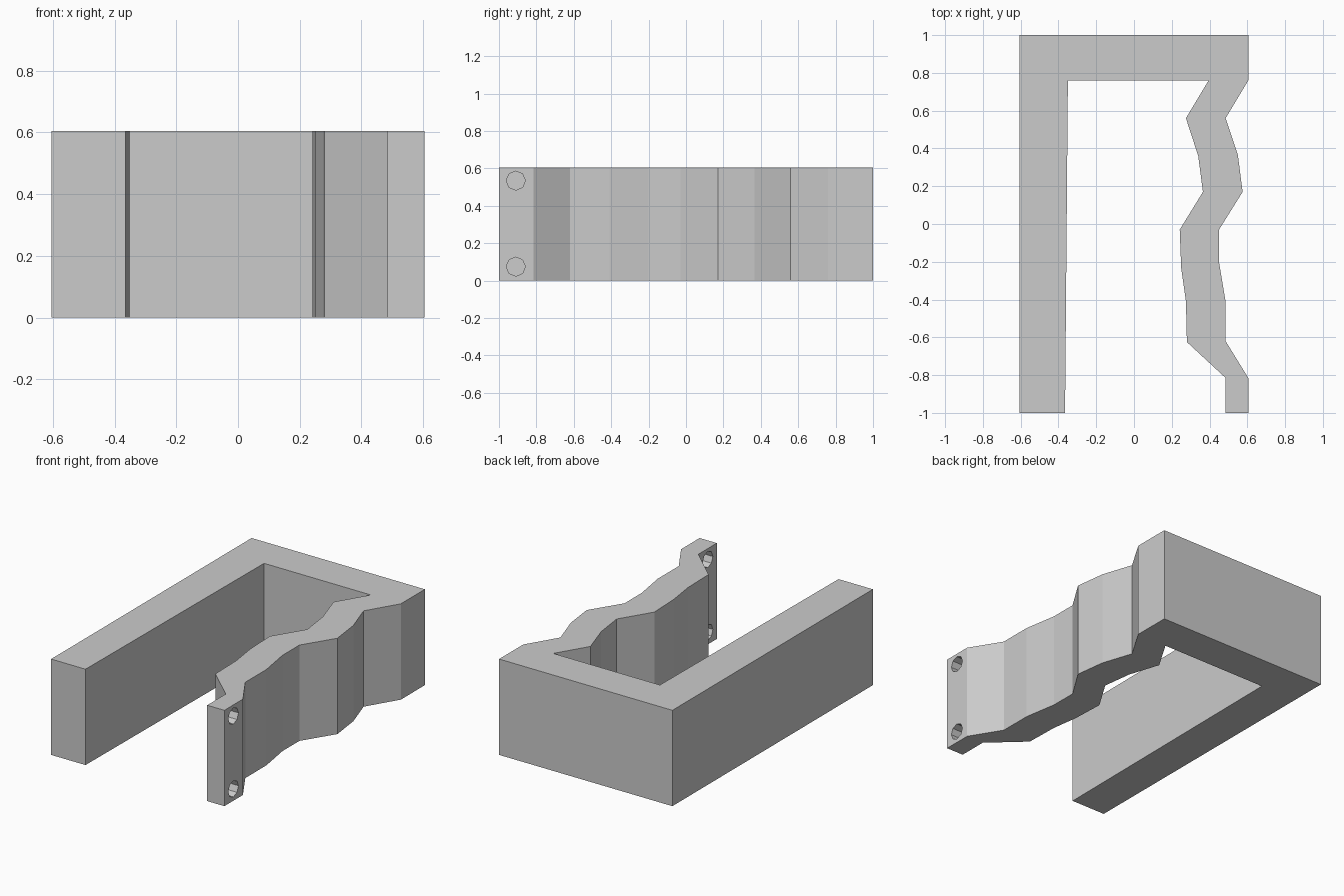
import bpy
import bmesh
from mathutils import Matrix, Vector
from math import pi

cube = bpy.data.objects.get("Cube")
if cube:
    bpy.data.objects.remove(cube, do_unlink=True)

HEIGHT = 0.605
HALF = 0.605

grey = bpy.data.materials.new("mid grey")
grey.use_nodes = True
colour = (0.6, 0.6, 0.6, 1)
grey.diffuse_color = colour
grey.node_tree.nodes["Principled BSDF"].inputs["Base Color"].default_value = colour


def add_object(name, bm):
    bmesh.ops.recalc_face_normals(bm, faces=bm.faces[:])
    mesh = bpy.data.meshes.new(name)
    bm.to_mesh(mesh)
    bm.free()
    mesh.materials.append(grey)
    obj = bpy.data.objects.new(name, mesh)
    bpy.context.collection.objects.link(obj)
    return obj


# Plan outline: straight arm and back, then the wavy arm outside and inside
straight_arm = [(-0.35, 0.76), (-0.365, -1), (-HALF, -1), (-HALF, 1), (HALF, 1)]
wave_outer = [(HALF, 0.76), (0.485, 0.56), (0.55, 0.365), (0.575, 0.17),
              (0.45, -0.03), (0.45, -0.2), (0.485, -0.41), (0.485, -0.62),
              (HALF, -0.815), (HALF, -1)]
wave_inner = [(0.485, -1), (0.485, -0.815), (0.28, -0.625), (0.275, -0.41),
              (0.25, -0.235), (0.242, -0.03), (0.365, 0.17), (0.34, 0.36),
              (0.275, 0.56), (0.395, 0.76)]

# Clip body: extrude the outline
bm = bmesh.new()
base = bm.faces.new([bm.verts.new((x, y, 0))
                     for x, y in straight_arm + wave_outer + wave_inner])
top = bmesh.ops.extrude_face_region(bm, geom=[base])["geom"]
bmesh.ops.translate(bm, vec=(0, 0, HEIGHT),
                    verts=[v for v in top if isinstance(v, bmesh.types.BMVert)])
body = add_object("clip_body", bm)

# Eight-sided bolt holes through the end tab
bm = bmesh.new()
for z in (0.075, 0.535):
    place = Matrix.Translation(Vector((0.545, -0.91, z))) @ Matrix.Rotation(pi / 2, 4, "Y")
    bmesh.ops.create_cone(bm, cap_ends=True, segments=8, radius1=0.051,
                          radius2=0.051, depth=0.3, matrix=place)
cutter = add_object("bolt_hole_cutter", bm)
cutter.hide_render = True
cutter.hide_viewport = True
cutter.display_type = "WIRE"

cut = body.modifiers.new("bolt holes", "BOOLEAN")
cut.operation = "DIFFERENCE"
cut.solver = "EXACT"
cut.object = cutter
